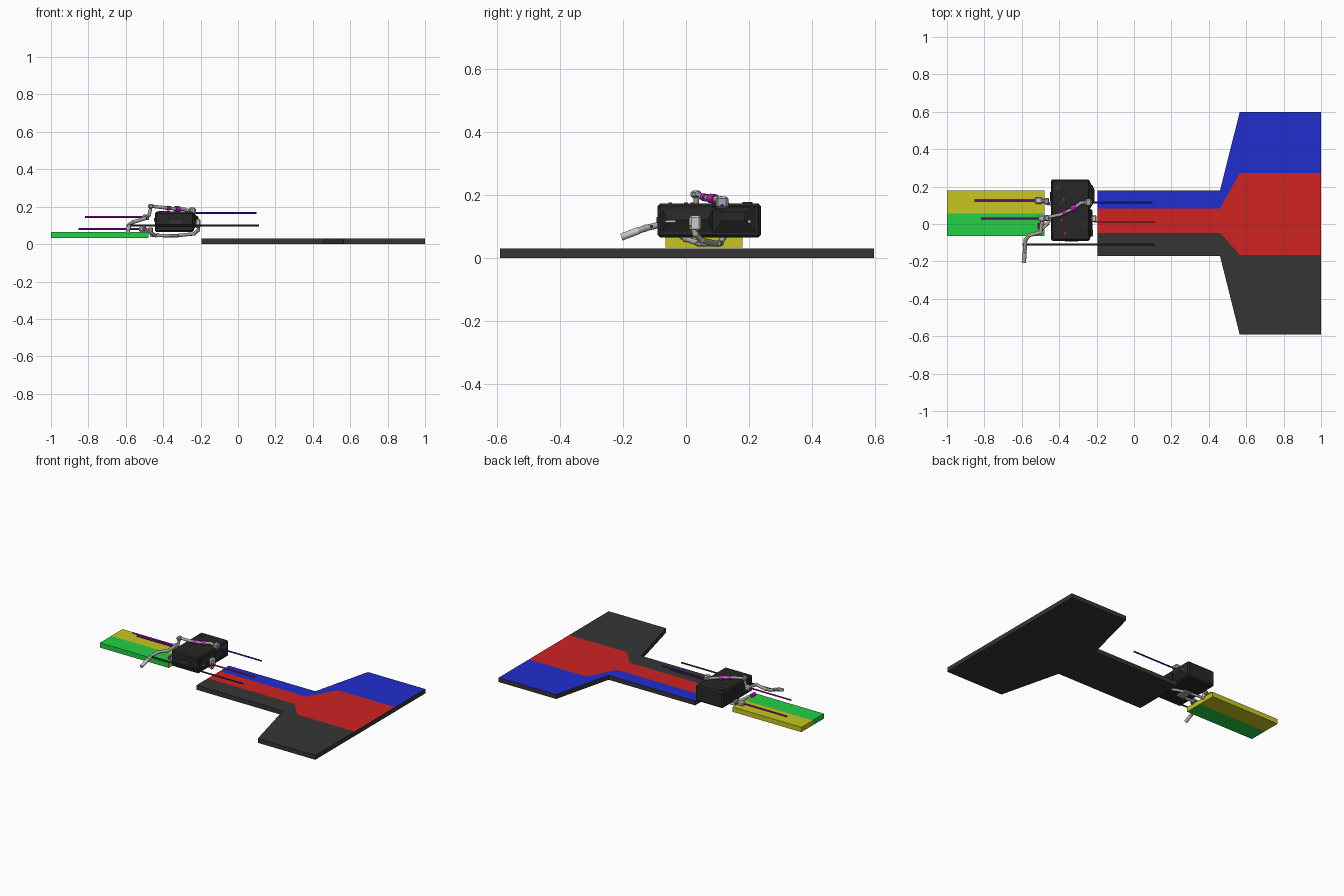
import bpy, bmesh
from mathutils import Vector

if "Cube" in bpy.data.objects:
    bpy.data.objects.remove(bpy.data.objects["Cube"])


def mat(name, r, g, b):
    m = bpy.data.materials.new(name)
    m.diffuse_color = (r, g, b, 1)
    m.use_nodes = True
    m.node_tree.nodes["Principled BSDF"].inputs["Base Color"].default_value = m.diffuse_color
    return m


CHARCOAL = mat("charcoal", .036, .036, .036)
BLACK = mat("body black", .02, .02, .02)
BLUE = mat("blue", .015, .026, .62)
RED = mat("red", .62, .016, .016)
GREEN = mat("green", .018, .62, .06)
YELLOW = mat("yellow", .58, .56, .014)
PURPLE = mat("purple", .45, .012, .45)
GREY = mat("grey", .38, .38, .38)
LIGHT = mat("light grey", .6, .6, .6)


def finish(name, bm, *mats):
    bmesh.ops.recalc_face_normals(bm, faces=bm.faces)
    me = bpy.data.meshes.new(name)
    bm.to_mesh(me)
    bm.free()
    for m in mats:
        me.materials.append(m)
    ob = bpy.data.objects.new(name, me)
    bpy.context.collection.objects.link(ob)
    return ob


def box(name, x, y, z, m, bevel=0):
    bm = bmesh.new()
    bmesh.ops.create_cube(bm, size=1)
    for v in bm.verts:
        v.co = Vector([(a + b) / 2 + c * (b - a) for c, (a, b) in zip(v.co, (x, y, z))])
    if bevel:
        bmesh.ops.bevel(bm, geom=bm.edges[:], offset=bevel, segments=1, affect='EDGES')
    return finish(name, bm, m)


def hull(name, pts, m):
    bm = bmesh.new()
    for p in pts:
        bm.verts.new(p)
    bmesh.ops.convex_hull(bm, input=bm.verts)
    return finish(name, bm, m)


def cyl(name, a, b, r, m, sides=16):
    a, b = Vector(a), Vector(b)
    d = b - a
    bm = bmesh.new()
    bmesh.ops.create_cone(bm, cap_ends=True, segments=sides, radius1=r, radius2=r, depth=d.length)
    q = d.to_track_quat('Z', 'Y')
    for v in bm.verts:
        v.co = q @ v.co + (a + b) / 2
    for f in bm.faces:
        f.smooth = len(f.verts) == 4
    return finish(name, bm, m)


def ball(name, p, r, m):
    bm = bmesh.new()
    bmesh.ops.create_uvsphere(bm, u_segments=14, v_segments=8, radius=r)
    for v in bm.verts:
        v.co += Vector(p)
    for f in bm.faces:
        f.smooth = True
    return finish(name, bm, m)


def arm(name, pts, r, m):
    # jointed pipe: straight links with round knuckles
    for i, (a, b) in enumerate(zip(pts, pts[1:])):
        cyl(f"{name}_link_{i}", a, b, r, m)
        if i:
            ball(f"{name}_knuckle_{i}", a, r * 1.15, m)


# T-shaped plate: dark underneath, three coloured bands on top
xs = (-.195, .46, .565, 1)
narrow, wide = (-.172, -.047, .083, .18), (-.592, -.165, .273, .598)
bm = bmesh.new()
grid = [[bm.verts.new((x, y, .03)) for y in (narrow if i < 2 else wide)] for i, x in enumerate(xs)]
for i in range(3):
    for j in range(3):
        f = bm.faces.new((grid[i][j], grid[i + 1][j], grid[i + 1][j + 1], grid[i][j + 1]))
        f.material_index = j
top = bm.faces[:]
ret = bmesh.ops.extrude_face_region(bm, geom=top, use_keep_orig=True)
for g in ret["geom"]:
    if isinstance(g, bmesh.types.BMVert):
        g.co.z = 0
bm.normal_update()
for f in bm.faces:
    if f.calc_center_median().z < .029:
        f.material_index = 0
finish("t_shaped_plate", bm, CHARCOAL, RED, BLUE)

# Small two-coloured plate
box("green_plate", (-1, -.482), (-.065, .057), (.032, .065), GREEN)
box("yellow_plate", (-1, -.482), (.057, .18), (.032, .065), YELLOW)
box("yellow_plate_edge", (-.482, -.479), (-.065, .18), (.032, .065), YELLOW)

# Main housing with faceted bulge
box("housing", (-.445, -.235), (-.09, .238), (.064, .173), BLACK, .009)
hull("housing_bulge", [(-.24, y, z) for y in (.075, .23) for z in (.07, .165)] +
     [(-.211, y, z) for y in (.12, .185) for z in (.12, .145)], BLACK)
hull("housing_side_ridge", [(-.24, y, z) for y in (-.08, .09) for z in (.07, .165)] +
     [(-.222, y, .12) for y in (-.06, .07)], BLACK)
for i, y in enumerate((-.05, .19)):
    box(f"housing_slot_{i}", (-.226, -.219), (y - .017, y + .017), (.113, .119), LIGHT)
box("front_slot", (-.37, -.30), (-.094, -.088), (.11, .13), CHARCOAL)
box("left_slot", (-.45, -.443), (.12, .17), (.12, .14), CHARCOAL)
cyl("top_knob", (-.41, .195, .17), (-.41, .195, .178), .016, CHARCOAL)
for i, (x, y) in enumerate(((-.375, .13), (-.385, .02), (-.37, -.05), (-.27, .0))):
    box(f"top_light_{i}", (x - .004, x + .004), (y - .006, y + .006), (.17, .176), RED)

# Long thin beams
for name, x0, x1, y, z, m in (("upper_purple", -.818, -.48, .03, .145, PURPLE),
                              ("lower_purple", -.852, -.5, .125, .08, PURPLE),
                              ("blue", -.23, .098, .115, .166, BLUE),
                              ("red", -.215, .113, .012, .1, RED),
                              ("black", -.595, .113, -.11, .1, CHARCOAL)):
    cyl(name + "_beam", (x0, y, z), (x1, y, z), .005, m, 10)

# Front arm: bent pipe reaching forward
arm("front_arm", [(-.588, -.2, .068), (-.583, -.13, .094), (-.58, -.085, .105), (-.56, -.06, .118),
                  (-.50, -.045, .137), (-.49, .03, .145)], .010, GREY)
cyl("front_arm_tip", (-.589, -.205, .066), (-.585, -.15, .087), .0115, LIGHT)

# Upper arm: over the top of the housing
arm("upper_arm", [(-.50, .03, .145), (-.475, .03, .155), (-.465, .035, .203), (-.395, .05, .195),
                  (-.33, .08, .188), (-.285, .112, .186), (-.235, .12, .168)], .009, GREY)
box("upper_arm_elbow", (-.48, -.452), (.015, .048), (.19, .214), GREY, .006)
box("upper_arm_head", (-.262, -.225), (.095, .135), (.158, .195), GREY, .007)
box("upper_arm_shoulder", (-.51, -.475), (.012, .048), (.128, .158), LIGHT, .007)
cyl("upper_arm_collar", (-.38, .056, .193), (-.362, .065, .191), .0125, PURPLE)
cyl("upper_arm_motor", (-.336, .077, .189), (-.312, .094, .187), .015, PURPLE)

# Lower arm: under the housing
arm("lower_arm", [(-.51, .125, .08), (-.465, .12, .07), (-.46, .11, .047), (-.33, .10, .045),
                  (-.235, .05, .055), (-.212, .03, .075), (-.21, .02, .1)], .009, GREY)
arm("lower_brace", [(-.495, -.03, .08), (-.465, 0, .06), (-.44, .04, .046), (-.33, .04, .045)], .009, GREY)
cyl("lower_arm_collar", (-.5, -.028, .081), (-.5, .005, .081), .012, PURPLE)
box("lower_arm_mount", (-.53, -.49), (.108, .142), (.066, .093), LIGHT, .006)
box("lower_arm_bracket", (-.48, -.455), (.105, .14), (.065, .09), GREY, .005)
box("lower_foot", (-.37, -.315), (.03, .115), (.036, .054), GREY, .005)
box("lower_arm_head", (-.228, -.2), (.01, .048), (.085, .135), LIGHT, .007)
